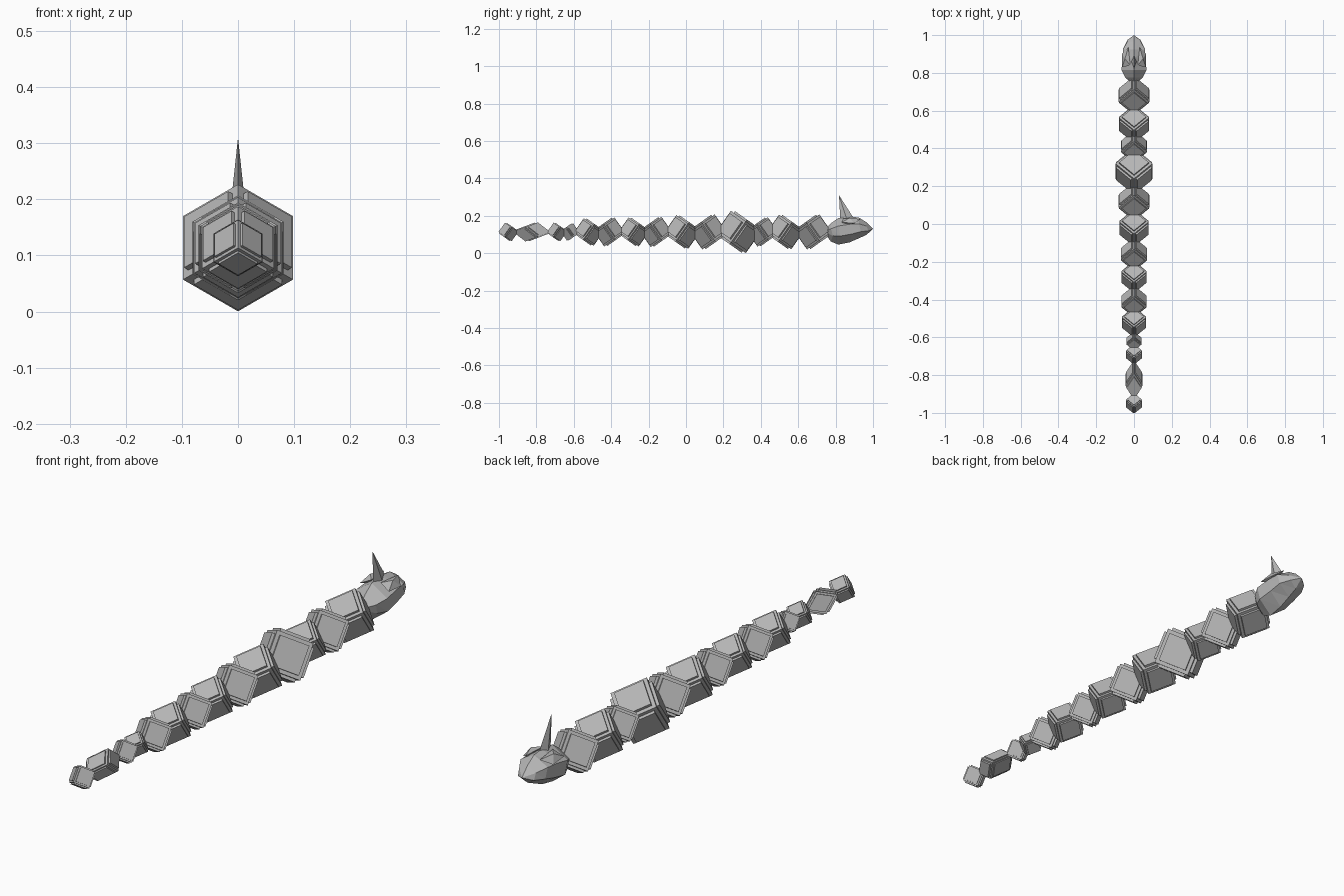
import bpy, bmesh, math
from mathutils import Matrix, Vector

if "Cube" in bpy.data.objects:
    bpy.data.objects.remove(bpy.data.objects["Cube"])

ZC = 0.1135  # height of the body axis

grey = bpy.data.materials.new("plain grey")
grey.diffuse_color = (0.47, 0.47, 0.47, 1)
grey.use_nodes = True
grey.node_tree.nodes["Principled BSDF"].inputs["Base Color"].default_value = grey.diffuse_color


def finish(bm, name):
    bmesh.ops.recalc_face_normals(bm, faces=bm.faces[:])
    me = bpy.data.meshes.new(name)
    bm.to_mesh(me)
    bm.free()
    me.materials.append(grey)
    ob = bpy.data.objects.new(name, me)
    bpy.context.collection.objects.link(ob)
    return ob


def segment(name, y, half_width, flip, stretch=1.0):
    """Cube standing on its body diagonal along y, with a raised plate on each face."""
    edge = half_width * math.sqrt(2)
    bm = bmesh.new()
    bmesh.ops.create_cube(bm, size=edge)
    panels = bm.faces[:]
    bmesh.ops.inset_individual(bm, faces=panels, thickness=0.14 * edge, depth=0)
    plates = bmesh.ops.extrude_discrete_faces(bm, faces=panels)["faces"]
    for f in plates:
        f.normal_update()
        bmesh.ops.translate(bm, verts=f.verts[:], vec=f.normal * 0.08 * edge)
    # cube axes spread evenly around the y axis
    axes = []
    for k in range(3):
        a = math.radians((270 if flip else 90) - 120 * k)
        r = math.sqrt(2 / 3)
        axes.append(Vector((r * math.cos(a), 1 / math.sqrt(3), r * math.sin(a))))
    rot = Matrix(axes).transposed().to_4x4()
    bm.transform(Matrix.Translation((0, y, ZC)) @ Matrix.Diagonal((1, stretch, 1, 1)) @ rot)
    finish(bm, name)


# body segments, tail to neck: centre y, half width
body = [(-0.95, .043), (-0.825, .044), (-0.69, .043), (-0.62, .040), (-0.52, .064),
        (-0.41, .067), (-0.28, .067), (-0.16, .070), (-0.02, .078), (0.12, .081),
        (0.28, .098), (0.41, .068), (0.53, .080), (0.68, .081)]
for i, (y, w) in enumerate(body):
    segment(f"body_segment_{i + 1}", y, w, i % 2 == 1, 1.85 if i == 1 else 1.0)

# head: six-sided rings along y: y, half width, top z, bottom z
rings = [(.775, .046, .160, .062), (.815, .066, .188, .046), (.875, .062, .196, .058),
         (.925, .058, .190, .080), (.965, .036, .165, .098)]
bm = bmesh.new()
loops = []
for y, w, t, b in rings:
    hi, lo = b + (t - b) * .70, b + (t - b) * .32
    pts = [(0, y, t), (w, y, hi), (w * .94, y + .01, lo), (0, y, b),
           (-w * .94, y + .01, lo), (-w, y, hi)]
    loops.append([bm.verts.new(p) for p in pts])
for a, b in zip(loops, loops[1:]):
    for k in range(6):
        j = (k + 1) % 6
        bm.faces.new((a[k], a[j], b[j]))
        bm.faces.new((a[k], b[j], b[k]))
for ring, tip in ((loops[0], (0, .735, .115)), (loops[-1], (0, 1.0, .130))):
    v = bm.verts.new(tip)
    for k in range(6):
        bm.faces.new((ring[k], ring[(k + 1) % 6], v))
finish(bm, "head")

# brow ridges, mirrored
for side, s in (("left", -1), ("right", 1)):
    bm = bmesh.new()
    for x, y, z in ((.020, .84, .185), (.062, .83, .165), (.064, .90, .160),
                    (.030, .935, .182), (.048, .875, .188), (.045, .88, .150)):
        bm.verts.new((s * x, y, z))
    bmesh.ops.convex_hull(bm, input=bm.verts[:])
    finish(bm, f"{side}_brow")

# horn: back-swept four-sided spike
bm = bmesh.new()
base = [bm.verts.new(p) for p in ((0, .825, .175), (.014, .86, .180), (0, .898, .185), (-.014, .86, .180))]
apex = bm.verts.new((0, .818, .310))
bm.faces.new(base)
for k in range(4):
    bm.faces.new((base[k], base[(k + 1) % 4], apex))
finish(bm, "horn")
